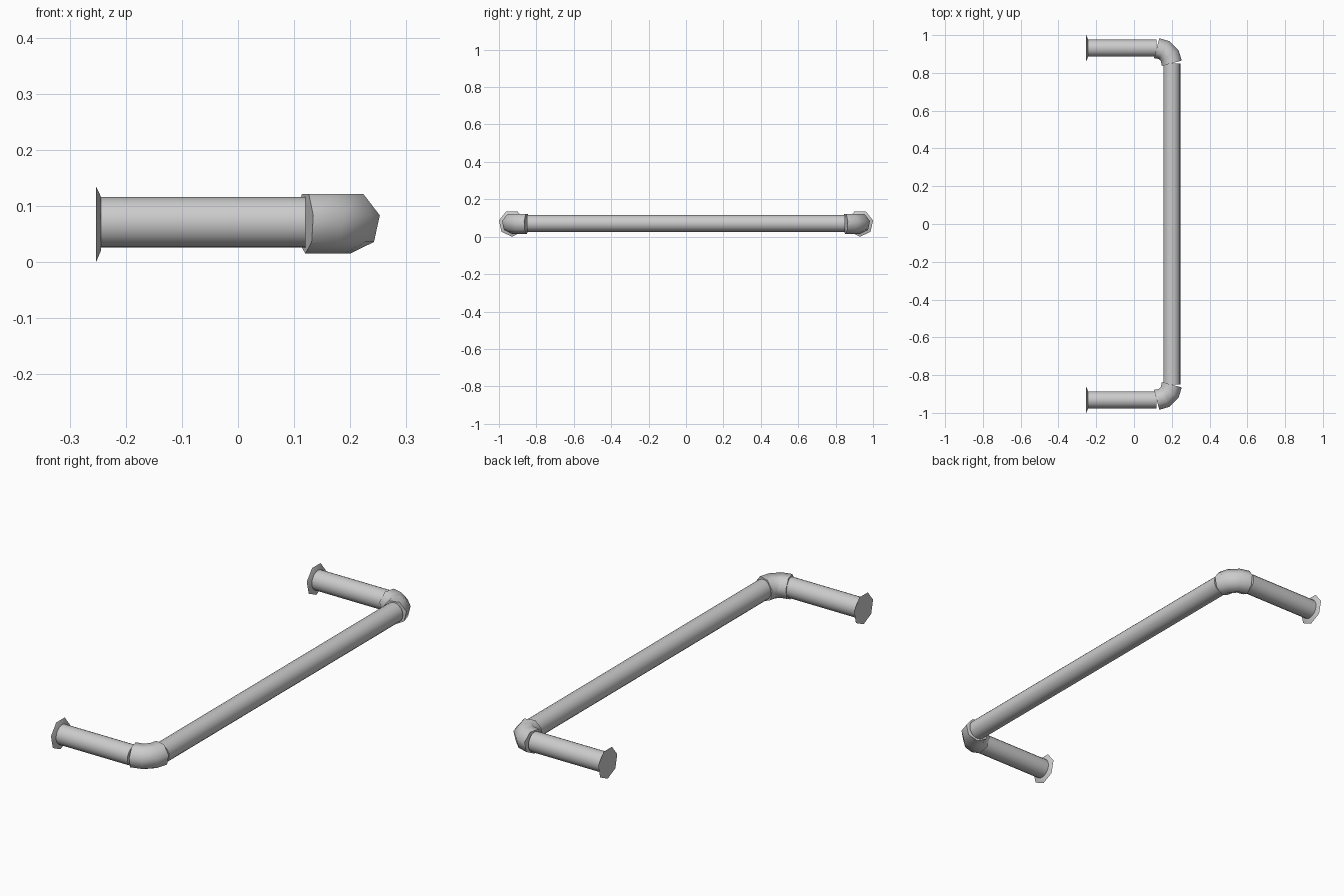
import bpy, bmesh
from math import sin, cos, pi, radians
from mathutils import Vector

if "Cube" in bpy.data.objects:
    bpy.data.objects.remove(bpy.data.objects["Cube"])

ZC = 0.071            # height of the pipe axis
LEG_Y = 0.931         # y of the two legs
BAR_X = 0.20          # x of the long bar
BEND = 0.08           # elbow bend radius
WALL_X = -0.253       # mounting face


def loft(name, rings, sides, angle):
    """Skin a list of (centre, side vector, radius) rings, cap both ends."""
    bm = bmesh.new()
    loops = []
    for centre, side, radius in rings:
        loop = []
        for i in range(sides):
            a = -pi / 2 + 2 * pi * i / sides      # first corner points down
            p = Vector(centre) + radius * (cos(a) * Vector(side) + sin(a) * Vector((0, 0, 1)))
            loop.append(bm.verts.new(p))
        loops.append(loop)
    for a, b in zip(loops, loops[1:]):
        for i in range(sides):
            j = (i + 1) % sides
            bm.faces.new((a[i], a[j], b[j], b[i]))
    bm.faces.new(loops[0])
    bm.faces.new(loops[-1])
    bmesh.ops.recalc_face_normals(bm, faces=bm.faces)
    mesh = bpy.data.meshes.new(name)
    bm.to_mesh(mesh)
    bm.free()
    obj = bpy.data.objects.new(name, mesh)
    bpy.context.collection.objects.link(obj)
    bpy.ops.object.select_all(action='DESELECT')
    obj.select_set(True)
    bpy.context.view_layer.objects.active = obj
    bpy.ops.object.shade_smooth_by_angle(angle=radians(angle))
    return obj


# Long grip bar
bar_end = LEG_Y - BEND
loft("grip_bar", [((BAR_X, y, ZC), (1, 0, 0), 0.045) for y in (-bar_end, bar_end)], 20, 40)

for label, s in (("left", -1), ("right", 1)):
    # Leg to the wall
    leg_end = BAR_X - BEND
    loft(f"{label}_leg", [((x, s * LEG_Y, ZC), (0, s, 0), 0.045)
                          for x in (WALL_X + 0.001, leg_end)], 20, 40)

    # Seven-sided flared wall flange
    loft(f"{label}_flange", [((WALL_X, s * LEG_Y, ZC), (0, s, 0), 0.071),
                             ((WALL_X + 0.009, s * LEG_Y, ZC), (0, s, 0), 0.050)], 7, 30)

    # Seven-sided elbow in three segments, end rings tilted along the chords
    rings = []
    for pos, tilt in ((90, 75 + 30), (60, 60), (30, 30), (0, 15)):
        if pos == 90:
            tilt = 75
        p, t = radians(pos), radians(tilt)
        centre = (leg_end + BEND * cos(p), s * (bar_end + BEND * sin(p)), ZC)
        rings.append((centre, (cos(t), s * sin(t), 0), 0.056))
    loft(f"{label}_elbow", rings, 7, 60)
